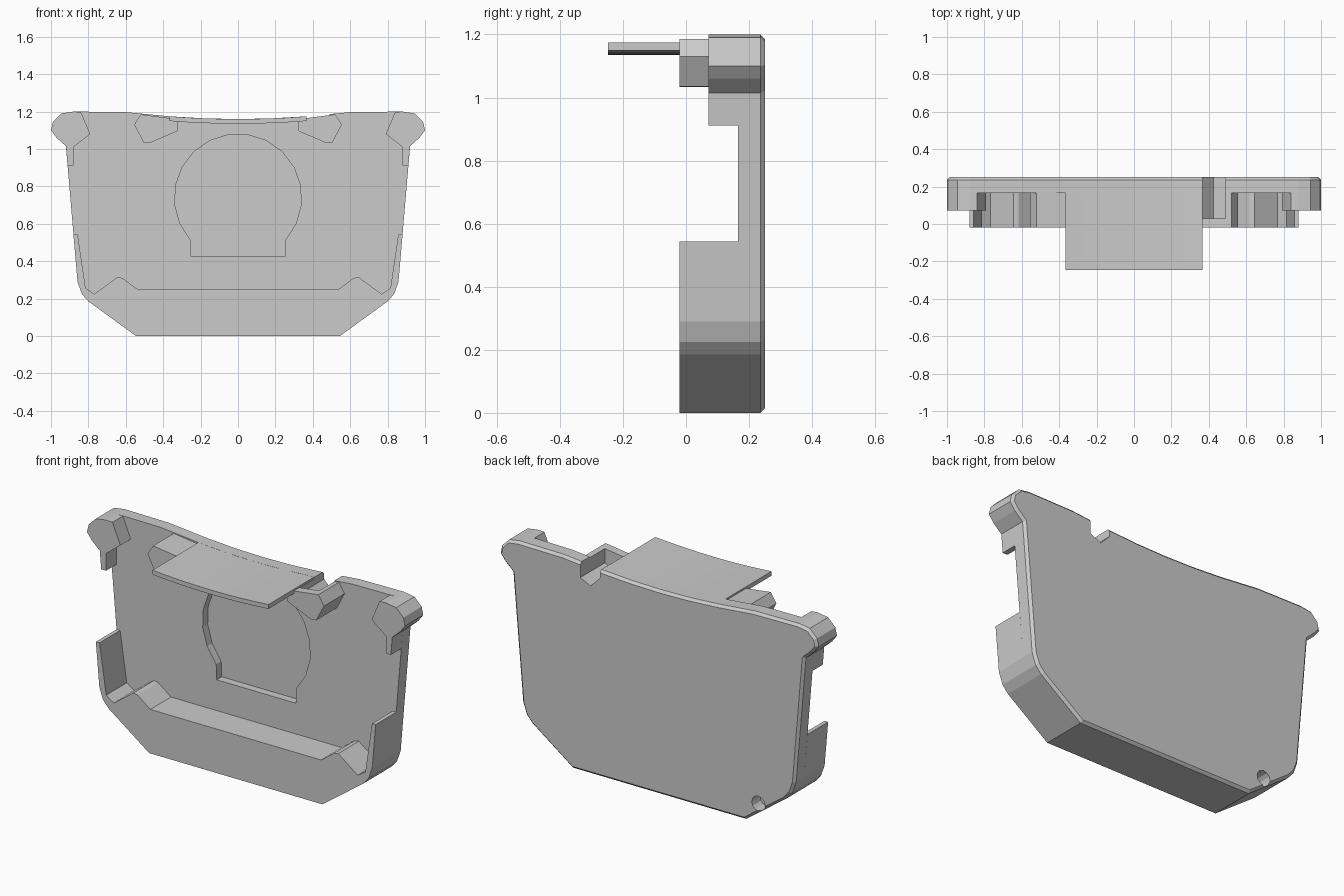
import bpy, bmesh, math

cube = bpy.data.objects.get("Cube")
if cube:
    bpy.data.objects.remove(cube, do_unlink=True)

grey = bpy.data.materials.new("light_grey")
grey.use_nodes = True
grey.diffuse_color = (0.6, 0.6, 0.6, 1)
grey.node_tree.nodes["Principled BSDF"].inputs["Base Color"].default_value = (0.6, 0.6, 0.6, 1)


def prism(name, outline, front, back, bevel=0):
    """Extrude an x-z outline along y, optionally bevelling the back rim."""
    bm = bmesh.new()
    near = [bm.verts.new((x, front, z)) for x, z in outline]
    far = [bm.verts.new((x, back, z)) for x, z in outline]
    bm.faces.new(near)
    bm.faces.new(far[::-1])
    n = len(outline)
    for i in range(n):
        j = (i + 1) % n
        bm.faces.new((near[i], far[i], far[j], near[j]))
    bmesh.ops.recalc_face_normals(bm, faces=bm.faces)
    if bevel:
        rim = [e for e in bm.edges if all(v in far for v in e.verts)]
        bmesh.ops.bevel(bm, geom=rim, offset=bevel, segments=1, affect='EDGES')
    mesh = bpy.data.meshes.new(name)
    bm.to_mesh(mesh)
    bm.free()
    mesh.materials.append(grey)
    ob = bpy.data.objects.new(name, mesh)
    bpy.context.collection.objects.link(ob)
    return ob


def cut(target, outline, front, back):
    """Subtract a prism from the target."""
    cutter = prism("cutter", outline, front, back)
    cutter.hide_render = True
    mod = target.modifiers.new("cut", 'BOOLEAN')
    mod.operation = 'DIFFERENCE'
    mod.solver = 'EXACT'
    mod.object = cutter
    bpy.context.view_layer.objects.active = target
    bpy.ops.object.modifier_apply(modifier=mod.name)
    bpy.data.objects.remove(cutter, do_unlink=True)


def flip(points):
    return [(-x, z) for x, z in reversed(points)]


def arc(cx, cz, rx, rz, start, end, steps):
    angles = [math.radians(start + (end - start) * i / steps) for i in range(steps + 1)]
    return [(cx + rx * math.cos(a), cz + rz * math.sin(a)) for a in angles]


def dip(x):
    return 1.16 + 0.11 * x * x


PLATE_FRONT, PLATE_BACK, RIM_FRONT = 0.165, 0.25, -0.02
JOIN = PLATE_FRONT + 0.002

# Back plate with lobed top corners and a dished top edge
half = [(0.545, 0), (0.8, 0.185), (0.835, 0.225), (0.858, 0.29), (0.92, 1.015), (0.97, 1.06),
        (1.0, 1.1), (0.99, 1.145), (0.945, 1.19), (0.88, 1.2), (0.6, 1.197)]
top_edge = [(x, dip(x)) for x in (0.365, 0.18, 0, -0.18, -0.365)]
plate = prism("back_plate", half + top_edge + flip(half), PLATE_FRONT, PLATE_BACK, 0.014)

# Keyhole-shaped recess in the plate front
keyhole = arc(0, 0.74, 0.34, 0.34, -42, 222, 15)
cut(plate, keyhole + [(-0.25, 0.425), (0.25, 0.425)], 0.1, 0.21)

# Blind screw hole in the back
cut(plate, arc(-0.63, 0.115, 0.042, 0.042, 0, 330, 11), 0.175, 0.3)

# Notch through the top edge
notch = [(0.367, 1.3), (0.367, 1.13), (0.425, 1.07), (0.49, 1.1), (0.49, 1.3)]
cut(plate, notch, 0.03, 0.3)

# Lower rim: raised floor with side walls
outer = [(0.545, 0), (0.8, 0.185), (0.835, 0.225), (0.858, 0.29), (0.88, 0.543)]
inner = [(0.857, 0.543), (0.815, 0.257), (0.767, 0.225), (0.645, 0.315), (0.617, 0.31), (0.537, 0.25)]
prism("lower_rim", outer + inner + flip(outer + inner), RIM_FRONT, JOIN)

# Curved lip reaching forward from the top edge
xs = [0.365 - 0.73 * i / 8 for i in range(9)]
prism("top_lip", [(x, dip(x)) for x in xs] + [(x, dip(x) - 0.025) for x in xs[::-1]], -0.247, JOIN)

# Corner blocks with small hanging tabs, and angled lugs under the lip
corner = [(0.92, 1.015), (0.97, 1.06), (1.0, 1.1), (0.99, 1.145), (0.945, 1.19),
          (0.88, 1.2), (0.84, 1.198), (0.79, 1.08), (0.88, 1.01)]
tab = [(0.911, 0.912), (0.921, 1.03), (0.88, 1.03), (0.88, 0.912)]
lug = [(0.32, 1.15), (0.325, 1.095), (0.47, 1.033), (0.505, 1.035), (0.555, 1.13),
       (0.52, 1.185), (0.365, 1.165)]
for side, place in (("left", list), ("right", flip)):
    prism(side + "_corner_block", place(corner), 0.072, JOIN)
    prism(side + "_corner_tab", place(tab), 0.072, JOIN)
    block = prism(side + "_lug", place(lug), RIM_FRONT, JOIN)
    if side == "left":
        cut(block, notch, 0.03, 0.3)
